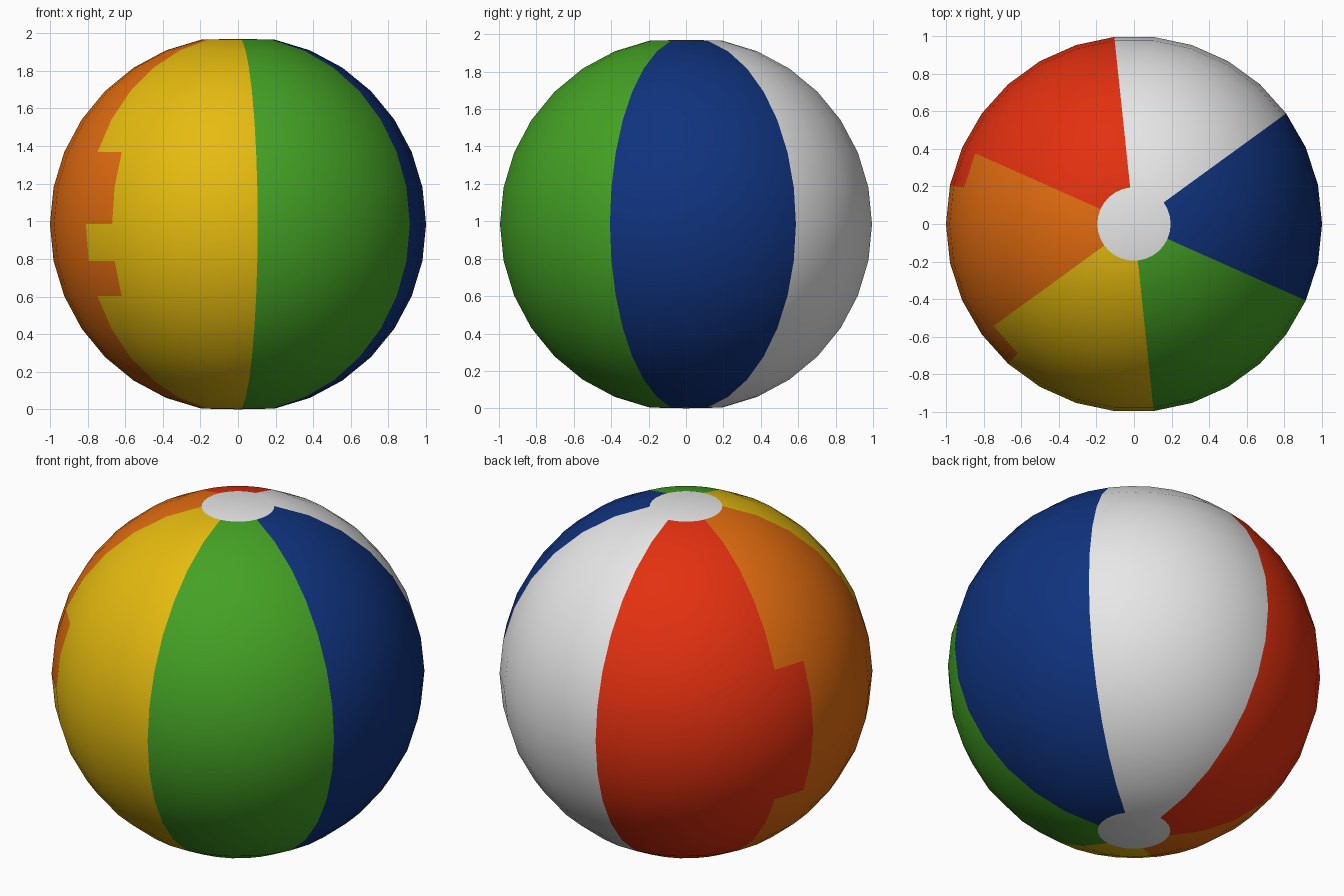
import bpy, bmesh, math
from mathutils import Matrix

if "Cube" in bpy.data.objects:
    bpy.data.objects.remove(bpy.data.objects["Cube"])

SEGMENTS, RINGS = 30, 16
CENTRE_Z = 0.985   # half height: the poles are flattened into shallow caps

# one material per colour; the first six follow the panels anticlockwise
COLOURS = [
    ("white", (0.80, 0.80, 0.80)),
    ("red", (0.77, 0.030, 0.005)),
    ("orange", (0.76, 0.150, 0.005)),
    ("yellow", (0.79, 0.50, 0.005)),
    ("green", (0.058, 0.36, 0.018)),
    ("blue", (0.005, 0.033, 0.21)),
]

mesh = bpy.data.meshes.new("beach_ball")
ball = bpy.data.objects.new("beach_ball", mesh)
bpy.context.collection.objects.link(ball)
for name, rgb in COLOURS:
    mat = bpy.data.materials.new(name)
    mat.diffuse_color = (*rgb, 1.0)
    mat.use_nodes = True
    mat.node_tree.nodes["Principled BSDF"].inputs["Base Color"].default_value = mat.diffuse_color
    mesh.materials.append(mat)

# sphere, turned half a segment so the panel seams fall on mesh edges
bm = bmesh.new()
bmesh.ops.create_uvsphere(bm, u_segments=SEGMENTS, v_segments=RINGS, radius=1.0,
                          matrix=Matrix.Rotation(math.radians(6), 4, 'Z'))

# flatten both poles into the end caps
for v in bm.verts:
    v.co.z = max(-CENTRE_Z, min(CENTRE_Z, v.co.z))

# six 60 degree panels starting at 42 degrees, white end caps
for f in bm.faces:
    f.smooth = True
    c = f.calc_center_median()
    if len(f.verts) == 3:
        f.material_index = 0
    else:
        angle = math.degrees(math.atan2(c.y, c.x))
        f.material_index = int(((angle - 42) % 360) // 60)

# stand the ball on the floor
bmesh.ops.translate(bm, verts=bm.verts, vec=(0, 0, CENTRE_Z))
bm.normal_update()
bm.to_mesh(mesh)
bm.free()
